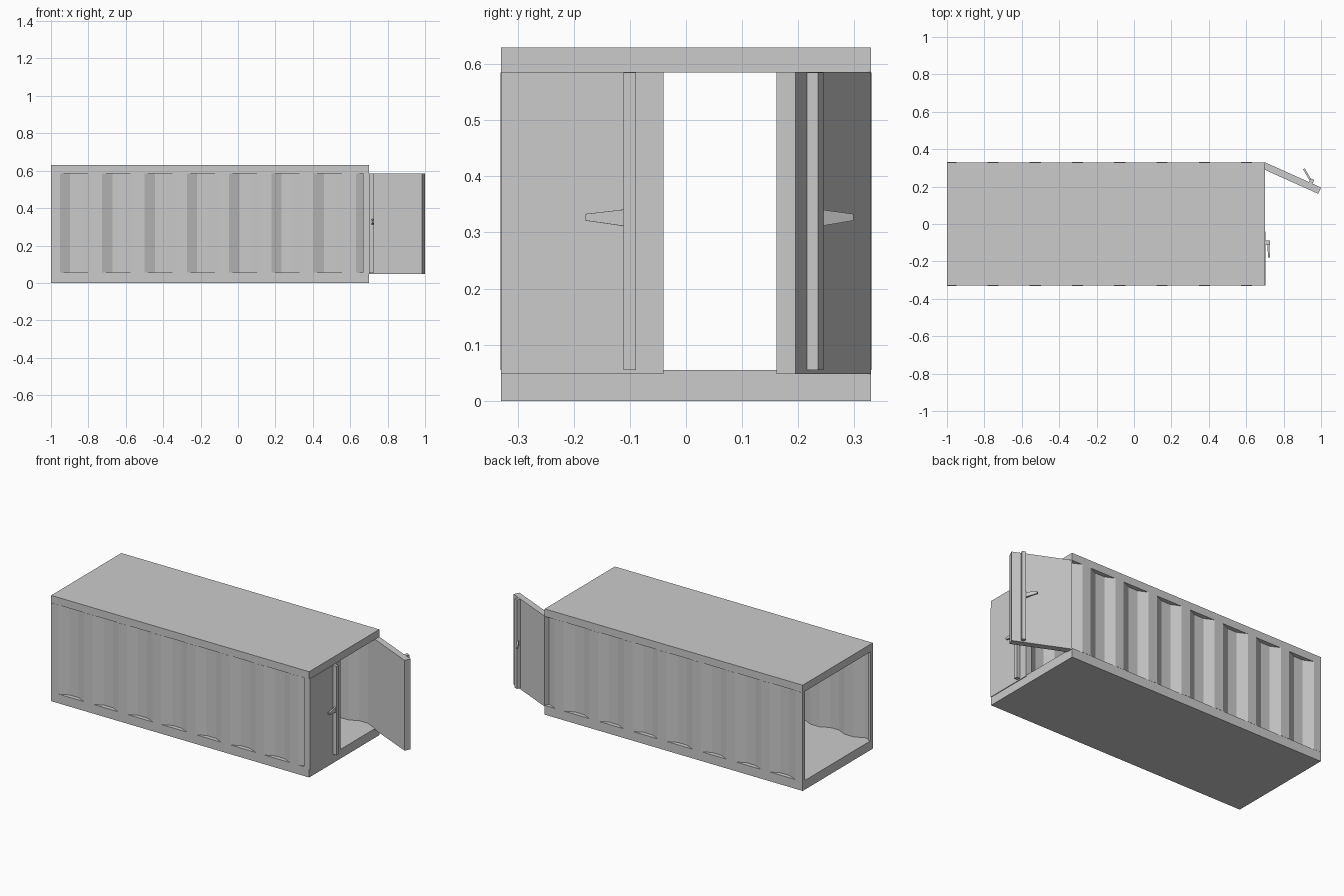
import bpy, bmesh
from mathutils import Vector

if "Cube" in bpy.data.objects:
    bpy.data.objects.remove(bpy.data.objects["Cube"])


def prism(name, pts, vec):
    """Solid made by sweeping a planar outline along vec."""
    bm = bmesh.new()
    f = bm.faces.new([bm.verts.new(p) for p in pts])
    r = bmesh.ops.extrude_face_region(bm, geom=[f])
    verts = [e for e in r["geom"] if isinstance(e, bmesh.types.BMVert)]
    bmesh.ops.translate(bm, verts=verts, vec=vec)
    bmesh.ops.recalc_face_normals(bm, faces=bm.faces)
    me = bpy.data.meshes.new(name)
    bm.to_mesh(me)
    bm.free()
    ob = bpy.data.objects.new(name, me)
    bpy.context.collection.objects.link(ob)
    return ob


def box(name, x0, x1, y0, y1, z0, z1):
    pts = [(x0, y0, z0), (x1, y0, z0), (x1, y1, z0), (x0, y1, z0)]
    return prism(name, pts, (0, 0, z1 - z0))


X0, X1, Y = -1.0, 0.70, 0.33
Z0, Z1 = 0.055, 0.585

# floor and roof slabs
box("floor", X0, X1, -Y, Y, 0, Z0)
box("roof", X0, X1, -Y, Y, Z1, 0.63)

# corrugated side walls: trapezoid wave along the length
PERIOD, DEPTH = 0.226, 0.026
wave = [(X0, 0)]
for k in range(8):
    c = -0.98 + k * PERIOD
    for dx, d in ((0.028, 0), (0.083, DEPTH), (0.143, DEPTH), (0.198, 0)):
        if c + dx < X1:
            wave.append((c + dx, d))
wave.append((X1, wave[-1][1]))
for side, label in ((-1, "front"), (1, "back")):
    outer = [(x, side * (Y + 0.001 - d), Z0) for x, d in wave]
    inner = [(x, side * (Y - 0.007 - d), Z0) for x, d in reversed(wave)]
    prism(label + "_wall", outer + inner, (0, 0, Z1 - Z0))
    # corner posts at the open end
    y0, y1 = sorted((side * Y, side * (Y - 0.022)))
    box(label + "_post", X0, X0 + 0.015, y0, y1, Z0, Z1)


def door(label, origin, along, length, rod_at, tip):
    """Door leaf with locking rod and tapered handle; tip = (along, outward)."""
    o = Vector((*origin, 0))
    d = Vector((*along, 0)).normalized()
    n = Vector((abs(d.y), abs(d.x), 0))

    def slab(name, s0, s1, n0, n1, z0, z1):
        pts = [o + d * s + n * t + Vector((0, 0, z0))
               for s, t in ((s0, n0), (s1, n0), (s1, n1), (s0, n1))]
        return prism(name, pts, (0, 0, z1 - z0))

    slab(label + "_door", 0, length, -0.037, 0, 0.048, 0.586)
    slab(label + "_lock_rod", rod_at - 0.011, rod_at + 0.011, 0, 0.022, 0.055, 0.585)
    base = o + d * (rod_at - 0.009) + n * 0.014
    arm = d * tip[0] + n * tip[1]
    zs = ((0, 0.311), (1, 0.321), (1, 0.333), (0, 0.341))
    thick = arm.cross(Vector((0, 0, 1))).normalized() * 0.01
    prism(label + "_handle",
          [base + arm * t + Vector((0, 0, z)) - thick / 2 for t, z in zs], thick)


# one leaf closed, the other swung open
door("closed", (0.704, -Y), (0, 1), 0.29, 0.23, (-0.07, 0.004))
door("open", (X1, Y), (0.912, -0.41), 0.329, 0.268, (-0.055, 0.040))
